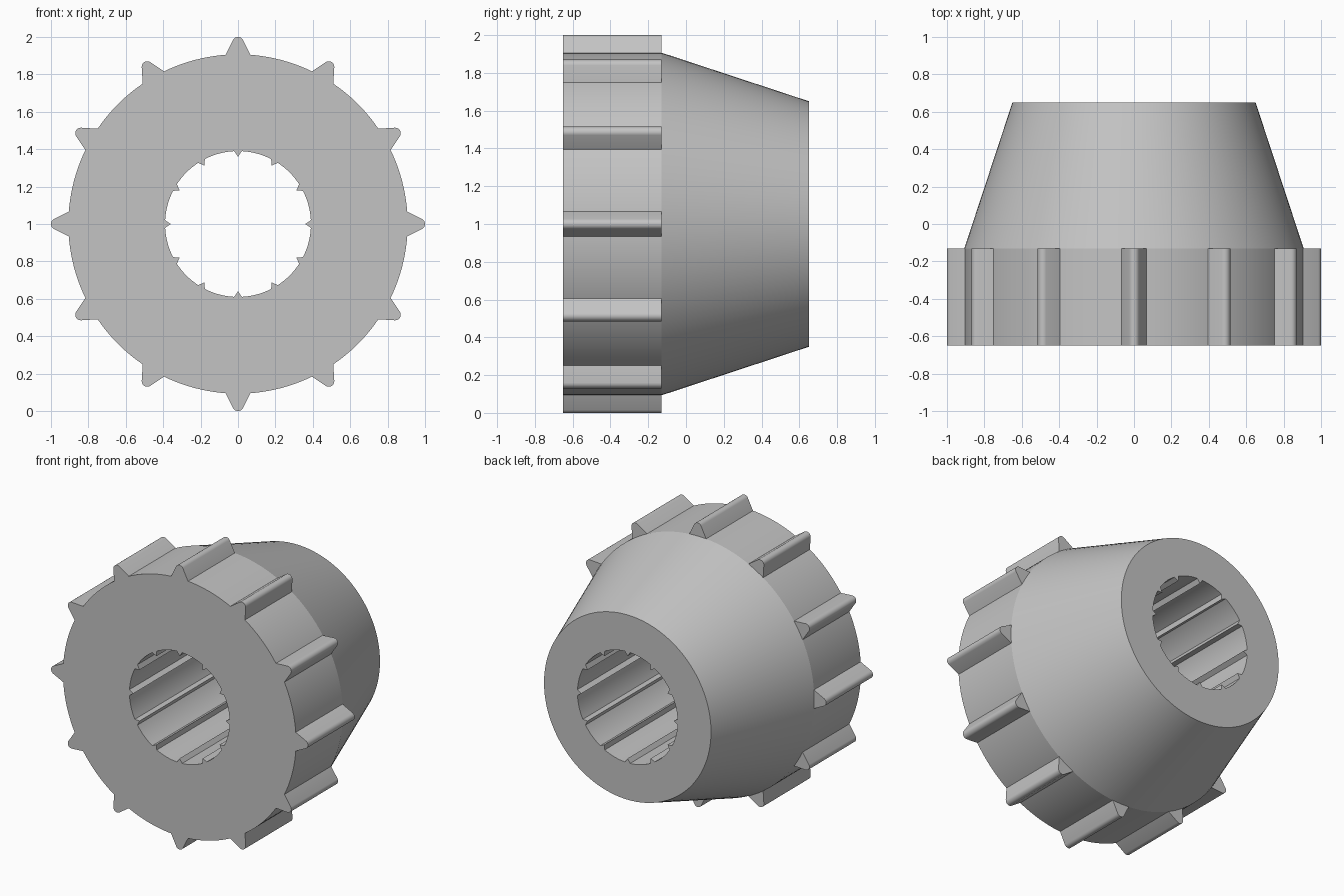
import bpy
import bmesh
from math import sin, cos, radians
from mathutils import Matrix, Vector

if "Cube" in bpy.data.objects:
    bpy.data.objects.remove(bpy.data.objects["Cube"], do_unlink=True)

FRONT, SHOULDER, BACK = -0.65, -0.13, 0.65
AXIS_Z = 1.0
COUNT = 12          # ribs and bore teeth
STEPS = 10          # ring segments between two teeth

grey = bpy.data.materials.new("plain grey")
grey.use_nodes = True
colour = (0.55, 0.55, 0.55, 1)
grey.diffuse_color = colour
grey.node_tree.nodes["Principled BSDF"].inputs["Base Color"].default_value = colour


def finish(bm, name, angle):
    """Turn the bmesh into a shaded object standing on the ground."""
    bmesh.ops.recalc_face_normals(bm, faces=bm.faces)
    mesh = bpy.data.meshes.new(name)
    bm.to_mesh(mesh)
    bm.free()
    mesh.materials.append(grey)
    obj = bpy.data.objects.new(name, mesh)
    bpy.context.collection.objects.link(obj)
    obj.location.z = AXIS_Z
    bpy.ops.object.select_all(action='DESELECT')
    obj.select_set(True)
    bpy.context.view_layer.objects.active = obj
    bpy.ops.object.shade_smooth_by_angle(angle=radians(angle))
    return obj


# Body: closed loop of rings, with a pointed tooth every STEPS in the bore
def ring(bm, y, radius, tooth_radius):
    total = COUNT * STEPS
    verts = []
    for i in range(total):
        a = radians(360 * i / total)
        r = radius if i % STEPS else tooth_radius
        verts.append(bm.verts.new((r * sin(a), y, r * cos(a))))
    return verts


bm = bmesh.new()
profile = [(FRONT, 0.39, 0.36), (FRONT, 0.907, 0.907), (SHOULDER, 0.907, 0.907),
           (BACK, 0.65, 0.65), (BACK, 0.39, 0.36)]
rings = [ring(bm, *p) for p in profile]
for k, a in enumerate(rings):
    b = rings[(k + 1) % len(rings)]
    for i in range(len(a)):
        j = (i + 1) % len(a)
        bm.faces.new((a[i], a[j], b[j], b[i]))
finish(bm, "tapered_body", 15)

# Ribs: tapered cross-section with a rounded tip, pushed along the front band
tip = [(0.03 * cos(radians(t)), 0.97 + 0.03 * sin(radians(t))) for t in range(30, 151, 15)]
section = [(-0.068, 0.9), (0.068, 0.9)] + tip

bm = bmesh.new()
for n in range(COUNT):
    turn = Matrix.Rotation(radians(360 * n / COUNT), 3, 'Y')
    ends = [[bm.verts.new(turn @ Vector((x, y, z))) for x, z in section]
            for y in (FRONT, SHOULDER)]
    front, back = ends
    bm.faces.new(front)
    bm.faces.new(back[::-1])
    for i in range(len(section)):
        j = (i + 1) % len(section)
        bm.faces.new((front[i], front[j], back[j], back[i]))
finish(bm, "outer_ribs", 30)
